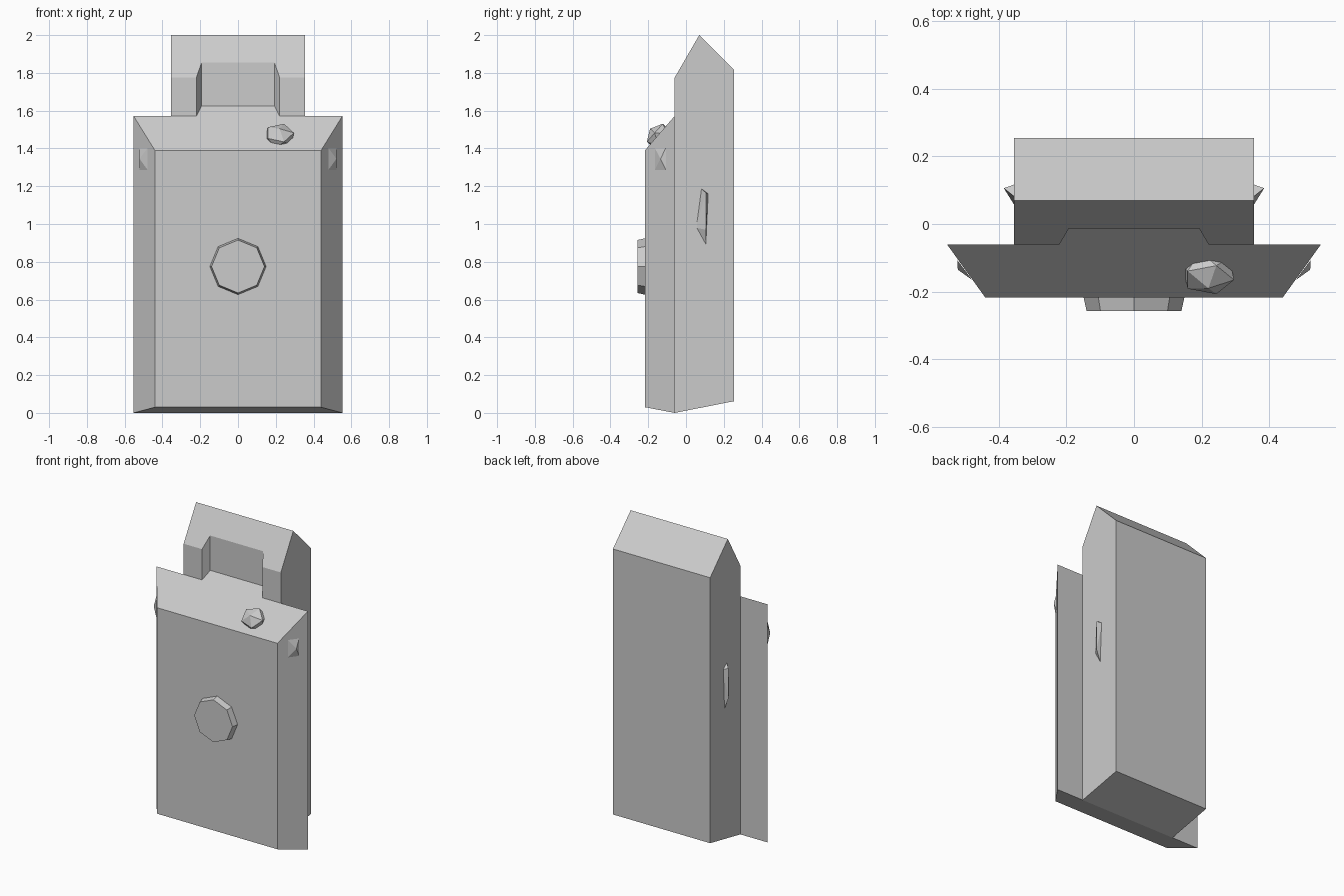
import bpy, bmesh
from math import pi
from mathutils import Matrix

if "Cube" in bpy.data.objects:
    bpy.data.objects.remove(bpy.data.objects["Cube"])


def finish(name, bm):
    bmesh.ops.recalc_face_normals(bm, faces=bm.faces[:])
    me = bpy.data.meshes.new(name)
    bm.to_mesh(me)
    bm.free()
    ob = bpy.data.objects.new(name, me)
    bpy.context.collection.objects.link(ob)
    return ob


def loft(name, a, b):
    """Closed solid between two outlines with the same number of points."""
    bm = bmesh.new()
    va, vb = [bm.verts.new(p) for p in a], [bm.verts.new(p) for p in b]
    bm.faces.new(va)
    bm.faces.new(vb)
    for i in range(len(va)):
        j = (i + 1) % len(va)
        bm.faces.new((va[i], va[j], vb[j], vb[i]))
    return finish(name, bm)


def hull(name, points):
    bm = bmesh.new()
    for p in points:
        bm.verts.new(p)
    bmesh.ops.convex_hull(bm, input=bm.verts[:])
    return finish(name, bm)


def rect(w, y, z0, z1):
    return [(-w, y, z0), (w, y, z0), (w, y, z1), (-w, y, z1)]


# Bevelled front plate
loft("front_plate", rect(0.44, -0.217, 0.03, 1.39), rect(0.553, -0.06, 0, 1.572))

# Rear body with peaked top
side = [(-0.06, 0), (0.255, 0.062), (0.255, 1.815), (0.07, 2.0), (-0.06, 1.775)]
body = loft("rear_body", *[[(x, y, z) for y, z in side] for x in (-0.355, 0.355)])

# Tapered recess whose floor continues the plate's top slope
pts = []
for y, w, z in ((-0.105, 0.247, 1.52), (-0.014, 0.193, 1.625)):
    pts += rect(w, y, z, 2.1)
cutter = hull("recess_cutter", pts)
cutter.hide_render = True
cutter.hide_viewport = True
mod = body.modifiers.new("recess", 'BOOLEAN')
mod.operation = 'DIFFERENCE'
mod.solver = 'EXACT'
mod.object = cutter

# Octagonal front knob
bm = bmesh.new()
bmesh.ops.create_cone(bm, cap_ends=True, segments=8, radius1=0.15, radius2=0.14, depth=0.045,
                      matrix=Matrix.Translation((0, -0.235, 0.775)) @ Matrix.Rotation(pi / 2, 4, 'X'))
finish("front_knob", bm)

# Faceted button on the top slope
bm = bmesh.new()
bmesh.ops.create_icosphere(bm, subdivisions=1, radius=1,
                           matrix=Matrix.Translation((0.22, -0.145, 1.465)) @ Matrix.Rotation(0.85, 4, 'X')
                           @ Matrix.Diagonal((0.085, 0.075, 0.06, 1)))
finish("top_button", bm)

for s, label in ((-1, "left"), (1, "right")):
    # Pyramid studs on the side bevels
    hull(label + "_stud", [(s * x, y, z) for x, y, z in (
        (0.479, -0.165, 1.287), (0.479, -0.165, 1.402),
        (0.522, -0.107, 1.287), (0.522, -0.107, 1.402), (0.521, -0.135, 1.345))])
    # Thin side fins on the body
    hull(label + "_fin", [(s * x, y, z) for x, y, z in (
        (0.35, 0.05, 0.98), (0.35, 0.078, 1.19), (0.35, 0.118, 1.16), (0.35, 0.105, 0.88),
        (0.385, 0.106, 1.165), (0.385, 0.106, 0.97))])
